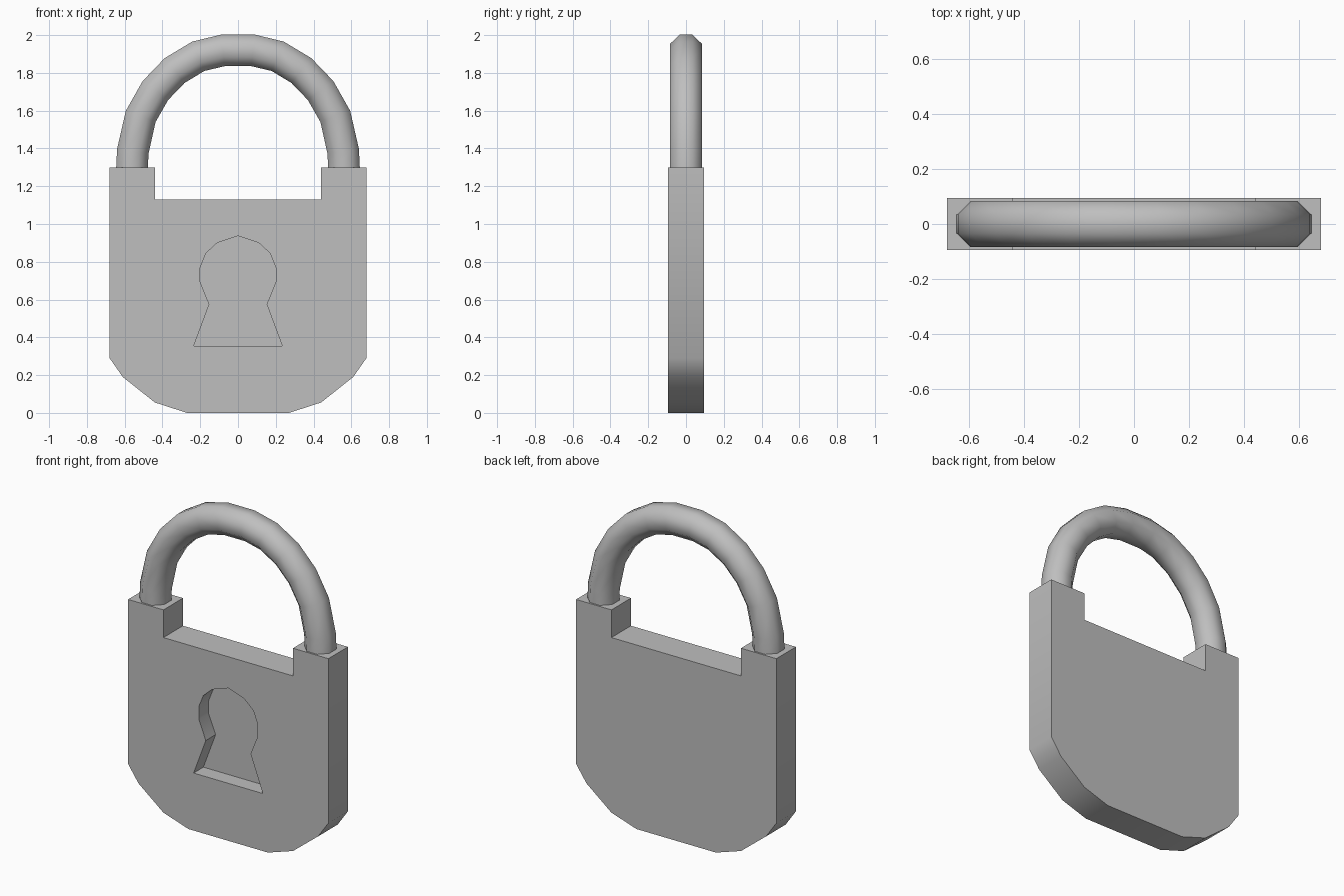
import bpy, bmesh, math
from mathutils import Vector

cube = bpy.data.objects.get("Cube")
if cube:
    bpy.data.objects.remove(cube, do_unlink=True)

# One grey metal for everything
metal = bpy.data.materials.new("grey_metal")
metal.use_nodes = True
grey = (0.52, 0.52, 0.52, 1)
metal.diffuse_color = grey
metal.node_tree.nodes["Principled BSDF"].inputs["Base Color"].default_value = grey


def make_object(name, bm):
    bmesh.ops.recalc_face_normals(bm, faces=bm.faces[:])
    mesh = bpy.data.meshes.new(name)
    bm.to_mesh(mesh)
    bm.free()
    mesh.materials.append(metal)
    obj = bpy.data.objects.new(name, mesh)
    bpy.context.collection.objects.link(obj)
    return obj


def mirrored(half):
    """Close a half outline (x >= 0) with its mirror image."""
    return half + [(-x, z) for x, z in reversed(half) if x > 0]


def extruded(name, half, y0, y1):
    bm = bmesh.new()
    face = bm.faces.new([bm.verts.new((x, y0, z)) for x, z in mirrored(half)])
    side = bmesh.ops.extrude_face_region(bm, geom=[face])["geom"]
    moved = [v for v in side if isinstance(v, bmesh.types.BMVert)]
    bmesh.ops.translate(bm, verts=moved, vec=(0, y1 - y0, 0))
    return make_object(name, bm)


def smooth(obj, degrees):
    bpy.ops.object.select_all(action="DESELECT")
    obj.select_set(True)
    bpy.context.view_layer.objects.active = obj
    bpy.ops.object.shade_smooth_by_angle(angle=math.radians(degrees))


# Lock body with notched top and rounded bottom
body = extruded("lock_body", [
    (0.27, 0), (0.44, 0.055), (0.61, 0.19), (0.68, 0.29),
    (0.68, 1.3), (0.44, 1.3), (0.44, 1.13)], -0.095, 0.095)

# Keyhole recess, cut halfway into the front
cutter = extruded("keyhole_cutter", [
    (0.235, 0.353), (0.152, 0.575), (0.2, 0.693), (0.2, 0.77),
    (0.17, 0.845), (0.11, 0.9), (0, 0.937)], -0.2, 0.0)
cutter.hide_render = True
cut = body.modifiers.new("keyhole", "BOOLEAN")
cut.operation = "DIFFERENCE"
cut.solver = "EXACT"
cut.object = cutter
bpy.context.view_layer.objects.active = body
bpy.ops.object.modifier_apply(modifier="keyhole")
bpy.data.objects.remove(cutter, do_unlink=True)
smooth(body, 38)

# Shackle: eight-sided tube swept along an arch
path = mirrored([(0.562, 1.27), (0.557, 1.385), (0.515, 1.57), (0.437, 1.707),
                 (0.335, 1.813), (0.21, 1.888), (0.08, 1.919)])
points = [Vector((x, 0, z)) for x, z in path]
bm = bmesh.new()
rings = []
for i, p in enumerate(points):
    tangent = (points[min(i + 1, len(points) - 1)] - points[max(i - 1, 0)]).normalized()
    across = Vector((0, 1, 0))
    outward = tangent.cross(across)
    angles = [(k + 0.5) * math.tau / 8 for k in range(8)]
    rings.append([bm.verts.new(p + 0.091 * (math.cos(a) * across + math.sin(a) * outward))
                  for a in angles])
for a, b in zip(rings, rings[1:]):
    for k in range(8):
        n = (k + 1) % 8
        bm.faces.new((a[k], a[n], b[n], b[k]))
bm.faces.new(rings[0])
bm.faces.new(rings[-1])
shackle = make_object("shackle", bm)
smooth(shackle, 60)
